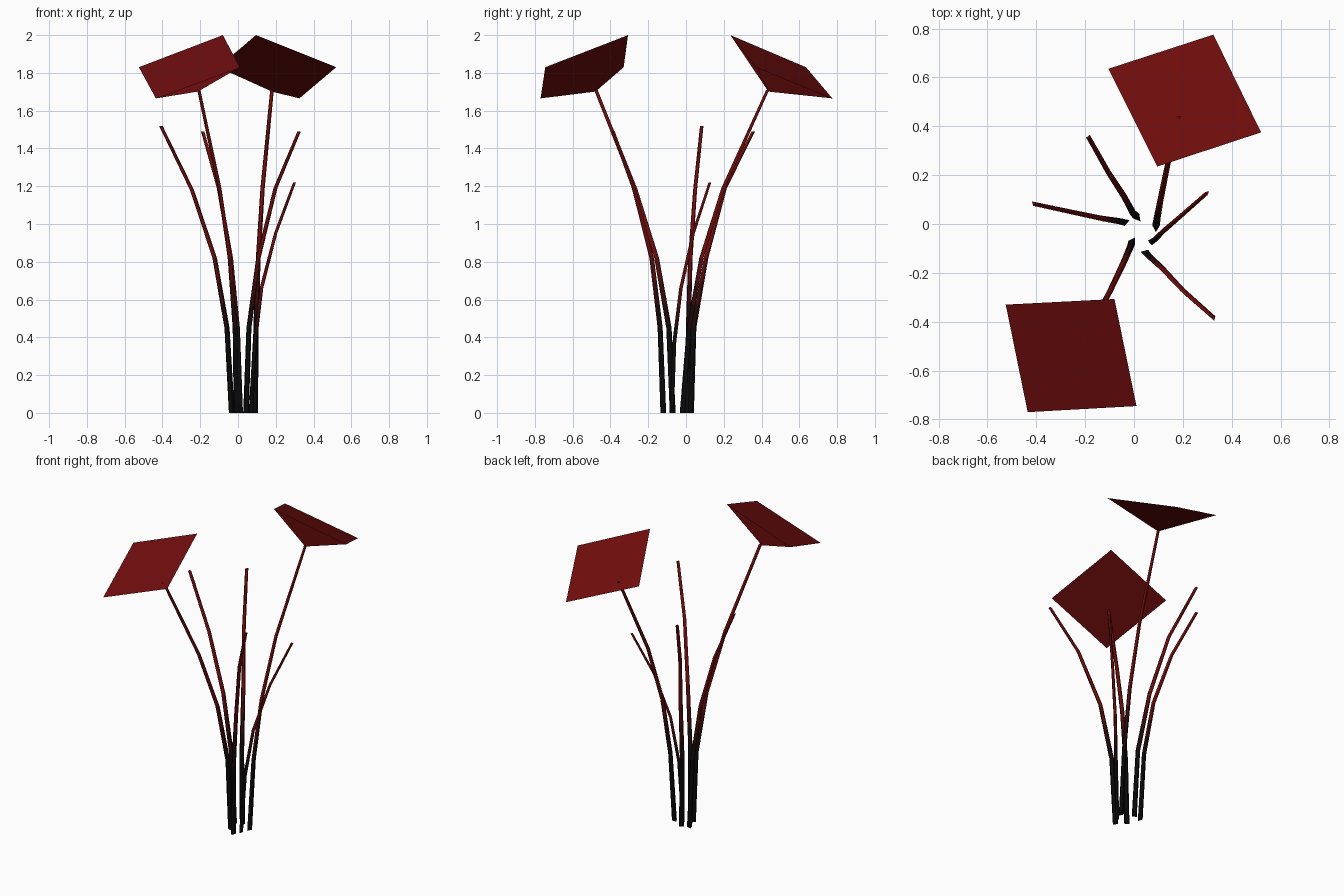
import bpy, bmesh, math
from mathutils import Vector

cube = bpy.data.objects.get("Cube")
if cube:
    bpy.data.objects.remove(cube)


def material(name, rgb):
    m = bpy.data.materials.new(name)
    m.use_nodes = True
    m.diffuse_color = (*rgb, 1)
    bsdf = m.node_tree.nodes["Principled BSDF"]
    bsdf.inputs["Base Color"].default_value = (*rgb, 1)
    bsdf.inputs["Roughness"].default_value = 0.9
    return m


black = material("black", (0.003, 0.003, 0.003))
soot = material("sooty red", (0.012, 0.003, 0.003))
maroon = material("maroon", (0.04, 0.003, 0.003))
wine = material("wine red", (0.09, 0.004, 0.004))
red = material("deep red", (0.165, 0.004, 0.004))
STEM_COLOURS = [black, soot, maroon, wine, red]


def add_object(name, bm, mats):
    me = bpy.data.meshes.new(name)
    bm.to_mesh(me)
    bm.free()
    for m in mats:
        me.materials.append(m)
    ob = bpy.data.objects.new(name, me)
    bpy.context.collection.objects.link(ob)
    return ob


# Three-sided tapering stem; the second section fades from black to red
def stem(name, points, r0=0.018, r1=0.011, turn=0.0):
    p = [Vector(q) for q in points]
    path = p[:2] + [p[1].lerp(p[2], t / 3) for t in (1, 2)] + p[2:]
    top = path[-1].z
    bm = bmesh.new()
    rings = []
    for c in path:
        r = r0 + (r1 - r0) * c.z / top
        angles = [turn + math.tau * k / 3 for k in range(3)]
        rings.append([bm.verts.new(c + Vector((r * math.cos(a), r * math.sin(a), 0)))
                      for a in angles])
    for i, (a, b) in enumerate(zip(rings, rings[1:])):
        for k in range(3):
            n = (k + 1) % 3
            f = bm.faces.new((a[k], a[n], b[n], b[k]))
            f.material_index = min(i, 4)
            f.smooth = True
    bm.faces.new(rings[-1]).material_index = 4
    return add_object(name, bm, STEM_COLOURS)


# Square cupped blossom: four triangles sinking to the stem tip
def blossom(name, corners, depth=0.15):
    c = [Vector(q) for q in corners]
    centre = sum(c, Vector()) / 4
    axis = (c[2] - c[0]).cross(c[3] - c[1]).normalized()
    bm = bmesh.new()
    rim = [bm.verts.new(q) for q in c]
    tip = bm.verts.new(centre - axis * depth)
    for k in range(4):
        bm.faces.new((rim[k], rim[(k + 1) % 4], tip)).smooth = True
    ob = add_object(name, bm, [red])
    ob.data.normals_split_custom_set_from_vertices([axis] * 5)
    return ob


# Bare stems
stem("left_bare_stem", [(-.035, .01, 0), (-.06, .015, .45), (-.125, .025, .82),
                        (-.245, .05, 1.18), (-.41, .085, 1.52)], turn=0.3)
stem("back_bare_stem", [(.015, .025, 0), (0, .04, .45), (-.035, .105, .82),
                        (-.1, .205, 1.19), (-.185, .355, 1.49)], turn=1.2)
stem("front_bare_stem", [(.045, -.118, 0), (.06, -.135, .45), (.11, -.18, .82),
                         (.2, -.275, 1.19), (.325, -.385, 1.49)], turn=0.8)
stem("short_bare_stem", [(.07, -.073, 0), (.09, -.06, .37), (.125, -.025, .66),
                         (.2, .04, .95), (.3, .128, 1.22)], 0.014, 0.009, 0.7)

# Flowering stems
stem("front_flower_stem", [(-.005, -.07, 0), (-.012, -.09, .45), (-.04, -.155, .82),
                           (-.095, -.27, 1.19), (-.205, -.477, 1.71)], turn=1.0)
stem("back_flower_stem", [(.09, -.015, 0), (.095, .02, .45), (.107, .085, .82),
                          (.13, .2, 1.19), (.18, .435, 1.71)], turn=0.5)

# Blossoms
blossom("front_blossom", [(-.525, -.33, 1.83), (-.435, -.77, 1.665),
                          (.01, -.745, 1.83), (-.08, -.307, 2.0)])
blossom("back_blossom", [(-.105, .635, 1.83), (.095, .235, 2.0),
                         (.52, .375, 1.83), (.325, .775, 1.665)])
